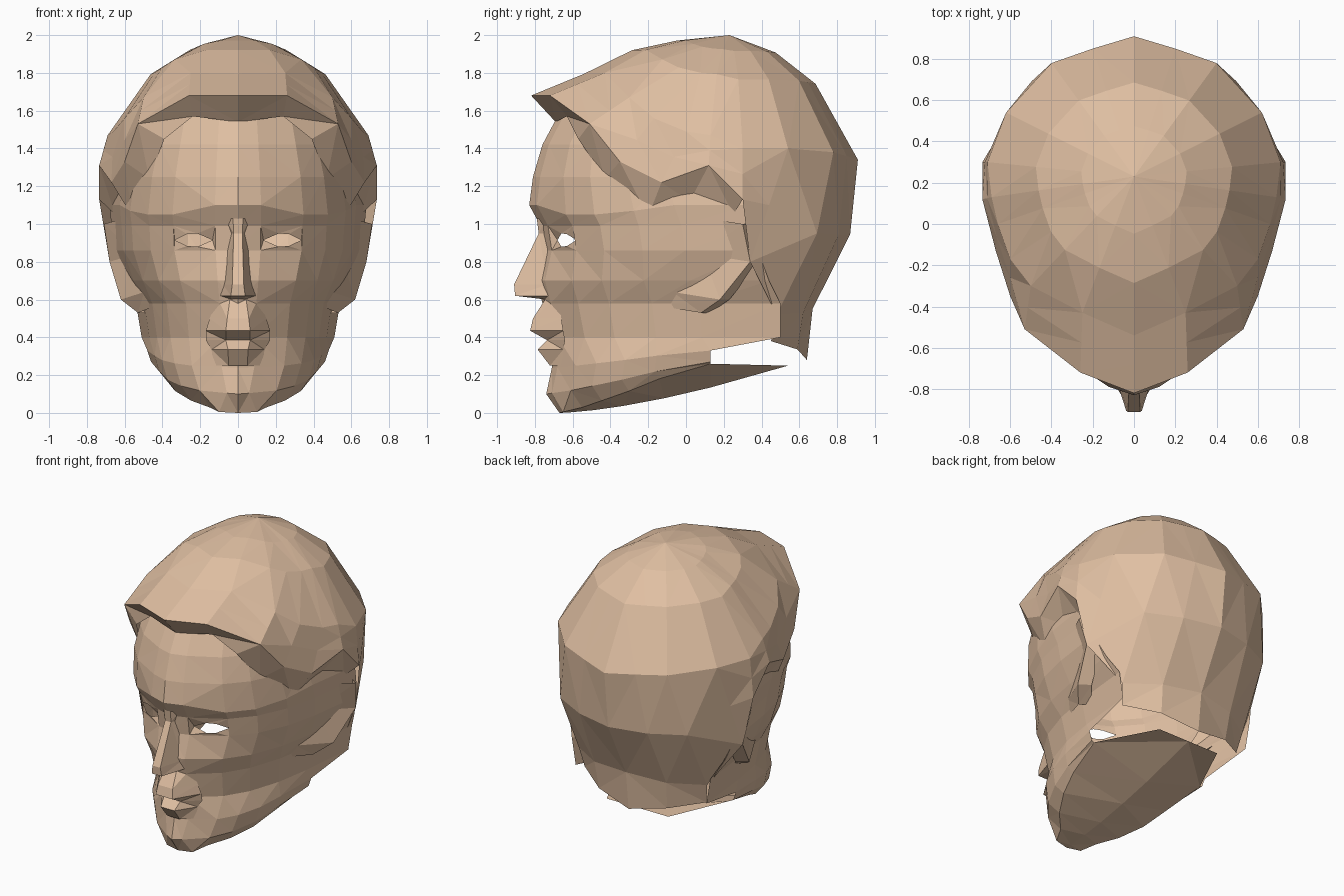
import bpy, bmesh
from mathutils import Vector

if "Cube" in bpy.data.objects:
    bpy.data.objects.remove(bpy.data.objects["Cube"])

skin = bpy.data.materials.new("skin")
skin.diffuse_color = (0.74, 0.52, 0.36, 1)
skin.use_nodes = True
skin.node_tree.nodes["Principled BSDF"].inputs["Base Color"].default_value = skin.diffuse_color


def build(name, faces):
    """Flat-faced object from half faces, mirrored over x and welded."""
    bm = bmesh.new()
    for f in faces:
        for side in (1, -1):
            pts = []
            for x, y, z in f:
                p = Vector((x * side, y, z))
                if all((p - q).length > 1e-4 for q in pts):
                    pts.append(p)
            if len(pts) > 2:
                bm.faces.new([bm.verts.new(p) for p in pts[::side]])
    bmesh.ops.remove_doubles(bm, verts=bm.verts, dist=1e-4)
    bmesh.ops.recalc_face_normals(bm, faces=bm.faces)
    mid = Vector((0, 0, 0.9))
    if sum(f.normal.dot(f.calc_center_median() - mid) * f.calc_area() for f in bm.faces) < 0:
        bmesh.ops.reverse_faces(bm, faces=bm.faces)
    bmesh.ops.triangulate(bm, faces=bm.faces)
    mesh = bpy.data.meshes.new(name)
    bm.to_mesh(mesh)
    bm.free()
    mesh.materials.append(skin)
    obj = bpy.data.objects.new(name, mesh)
    bpy.context.collection.objects.link(obj)
    return obj


def strips(rows, skip=()):
    """Quads between neighbouring rows of points."""
    return [(a[i], a[i + 1], b[i + 1], b[i])
            for r, (a, b) in enumerate(zip(rows, rows[1:]))
            for i in range(len(a) - 1) if (r, i) not in skip]


def lerp(a, b, t):
    return tuple(Vector(a).lerp(Vector(b), t))


# Face: every section shares one curve from front centre to ear
ACROSS = (0, .18, .51, .70, .84, .92, 1)
BACK = (0, .035, .15, .28, .46, .66, 1)


def section(z, front, rear, width, rise=0, taper=1):
    return [(width * a ** taper, front + (rear - front) * b, z + rise * (i / 6) ** 2)
            for i, (a, b) in enumerate(zip(ACROSS, BACK))]


face = [
    section(1.57, -.68, .2, .55),
    section(1.42, -.76, .2, .60),
    section(1.25, -.81, .27, .65),
    section(1.10, -.83, .33, .68),
    section(.99, -.77, .36, .67),
    section(.86, -.75, .38, .66),
    section(.70, -.79, .44, .60),
    section(.58, -.76, .50, .54),
    section(.40, -.72, .50, .51),
    section(.24, -.71, .13, .48, .09),
    section(.10, -.74, .13, .46, .17, 1.2),
    section(0, -.67, .13, .44, .26, 1.6),
]
# Brow arching down to the temple, and a blunt chin
for i, drop in ((2, .05), (3, .05), (4, .03)):
    x, y, z = face[3][i]
    face[3][i] = (x, y + .02, z - drop)
face[-1][1] = (.10, -.65, .005)
build("face", strips(face, skip={(4, 1)}))

# Underside of jaw, closing to a broad neck edge
keel = [(0, -.67 + 1.21 * b, .25 * b ** 1.5) for b in BACK]
build("jaw_underside", strips([face[-1], keel]) + [(face[-1][6], (.24, .54, .25), keel[6])])

# Eyelids around open almond eyes
lids = []
for row, h in ((face[4], .035), (face[5], -.035)):
    almond = [(.235 + .1 * t, -.63 + .05 * t - .02 * m, .915 + h * m)
              for t, m in ((-1, 0), (-.2, 1), (.35, .9), (1, 0))]
    a, b = row[1:3]
    lids += [(a, b, almond[2], almond[1]), (a, almond[1], almond[0]), (b, almond[3], almond[2])]
lids += [(face[4][1], almond[0], face[5][1]), (face[4][2], face[5][2], almond[3])]
build("eyelids", lids)


# Nose and lips: flat front with sloping wings
def ridge_rows(*rows):
    return strips([[(0, y, z), (w * .38, y, z), (w, wing, z)] for z, y, w, wing in rows])


build("nose", ridge_rows((1.03, -.79, .07, -.74), (.95, -.78, .06, -.69), (.68, -.91, .08, -.73),
                         (.62, -.905, .10, -.71), (.60, -.74, .09, -.69)))
build("lips", ridge_rows((.61, -.74, .11, -.68), (.50, -.81, .15, -.66), (.435, -.825, .17, -.65),
                         (.385, -.735, .17, -.64), (.335, -.785, .14, -.65), (.25, -.72, .13, -.65)))

# Hair shell: widest ring and lower edge, front centre to back centre
wide = [(0, -.54, 1.795), (.25, -.43, 1.80), (.50, -.3, 1.67), (.60, -.17, 1.56),
        (.66, 0, 1.49), (.69, .13, 1.47), (.71, .3, 1.40), (.62, .54, 1.40),
        (.40, .78, 1.38), (.2, .85, 1.36), (0, .91, 1.34)]
edge = [(0, -.82, 1.68), (.26, -.72, 1.68), (.53, -.51, 1.53), (.60, -.35, 1.33),
        (.67, -.13, 1.22), (.735, .12, 1.31), (.735, .3, 1.13), (.68, .34, .80),
        (.50, .48, .52), (.28, .62, .53), (0, .67, .55)]


# Rings shrinking up to the crown
def ring(s, h):
    return [(x * s, .23 + (y - .23) * s, 2 + (z - 2) * h) for x, y, z in wide]


lower = [lerp(a, b, .5) for a, b in zip(wide, edge)]
lower = [(x * (1.1 if i > 7 else 1), y * (1.1 if i > 7 else 1), z)
         for i, (x, y, z) in enumerate(lower)]
build("hair", strips([ring(0, 0), ring(.36, .14), ring(.67, .39), wide, lower, edge]))

# Turned-in rim under the hairline
rim = [(0, -.69, 1.54), (.24, -.63, 1.57), (.39, -.57, 1.45), (.47, -.43, 1.24),
       (.56, -.2, 1.04), (.60, .02, 1.12), (.65, .25, 1.05)]
build("hair_rim", strips([edge[:7], rim]))

# Flap of hair at the nape
build("nape", strips([edge[8:], [(x * .95, y - .03, .28 + .2 * x) for x, y, z in edge[8:]]]))

# Ears: shallow flares swept back from the cheeks
ridge = [(.71, .30, 1.0), (.68, .34, .80), (.62, .18, .60), (.53, .08, .53)]
root = [(x * .8, y - .25, z + .04) for x, y, z in ridge]
back = [(x * .88, y + .05, z) for x, y, z in ridge]
build("ears", strips([root, ridge, back]))
